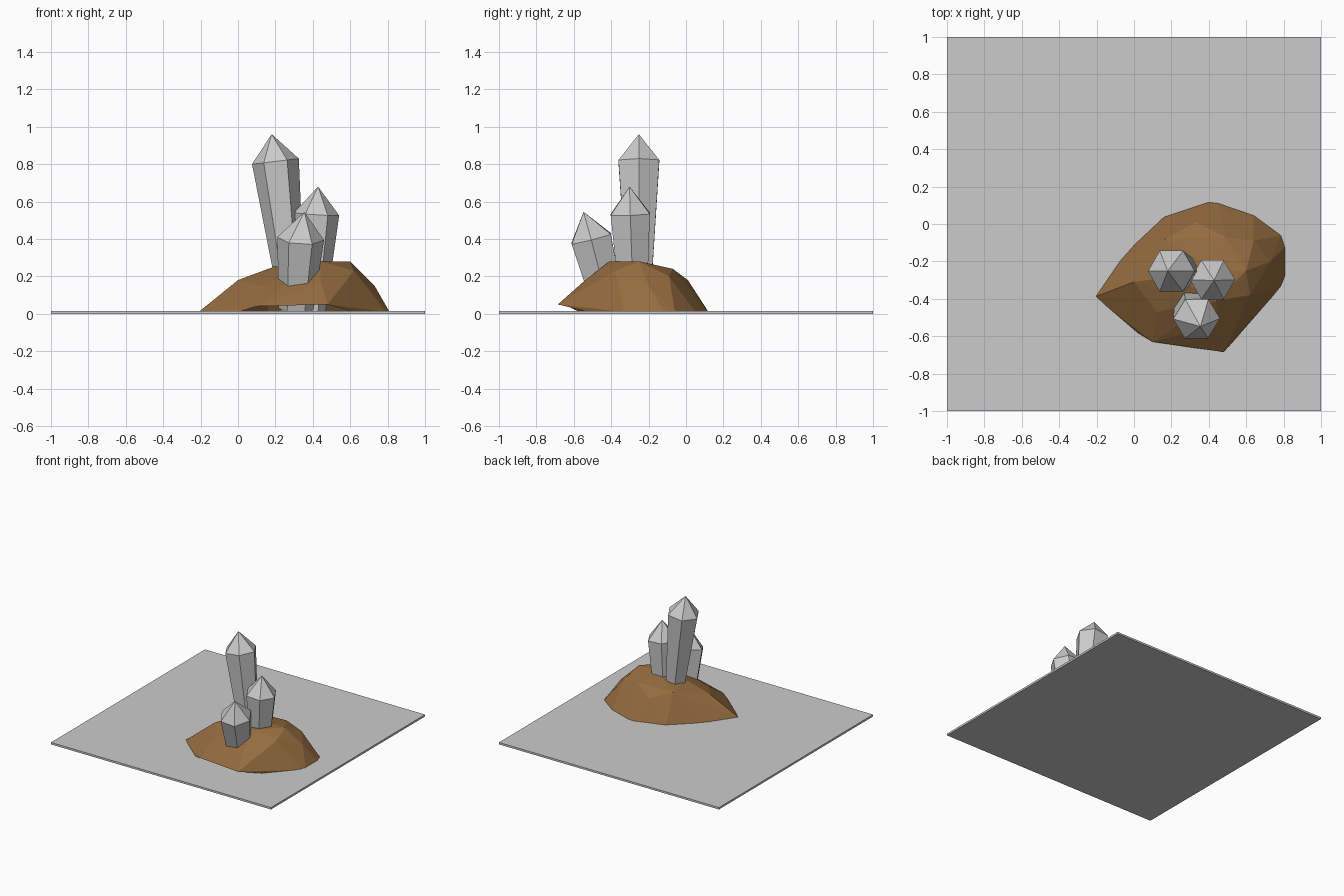
import bpy, bmesh
from math import cos, sin, pi
from mathutils import Vector

if "Cube" in bpy.data.objects:
    bpy.data.objects.remove(bpy.data.objects["Cube"])


def finish(bm, name, mat=None):
    bmesh.ops.recalc_face_normals(bm, faces=bm.faces[:])
    me = bpy.data.meshes.new(name)
    bm.to_mesh(me)
    bm.free()
    ob = bpy.data.objects.new(name, me)
    bpy.context.collection.objects.link(ob)
    if mat:
        me.materials.append(mat)
    return ob


# Thin square ground plate
bm = bmesh.new()
bmesh.ops.create_cube(bm, size=1)
for v in bm.verts:
    v.co = Vector((v.co.x * 2, v.co.y * 2, (v.co.z + 0.5) * 0.016))
finish(bm, "base_plate")

# Faceted earth mound: hull of a footprint and its crest points, open below
soil = bpy.data.materials.new("soil")
soil.diffuse_color = (0.30, 0.15, 0.05, 1)
soil.use_nodes = True
soil.node_tree.nodes["Principled BSDF"].inputs["Base Color"].default_value = soil.diffuse_color
footprint = [(-.21, -.39), (-.08, -.20), (0, -.11), (.16, .04), (.40, .12), (.45, .115),
             (.64, .05), (.79, -.06), (.81, -.12), (.81, -.28), (.79, -.33),
             (.62, -.52), (0, -.57)]
lip = [(.48, -.685, .05), (.10, -.63, .04)]
crest = [(0, -.31, .18), (.17, -.08, .235), (.33, .01, .18), (.49, -.07, .24),
         (.64, -.09, .20), (.73, -.20, .15), (.60, -.25, .28), (.44, -.41, .28),
         (.44, -.25, .28), (.21, -.28, .258), (.62, -.38, .23), (.44, -.55, .17),
         (.12, -.47, .15)]
bm = bmesh.new()
for p in [(x, y, .01) for x, y in footprint] + lip + crest:
    bm.verts.new(p)
bmesh.ops.convex_hull(bm, input=bm.verts[:])
bmesh.ops.recalc_face_normals(bm, faces=bm.faces[:])
bm.normal_update()
under = [f for f in bm.faces if f.normal.z < -0.2]
bmesh.ops.delete(bm, geom=under, context='FACES')
loose = [v for v in bm.verts if not v.link_faces]
bmesh.ops.delete(bm, geom=loose, context='VERTS')
finish(bm, "mound", soil)


# Six-sided crystals, widening towards the shoulder and ending in a point
def crystal(name, foot, shoulder, tip, r_foot, r_top):
    foot, shoulder, tip = Vector(foot), Vector(shoulder), Vector(tip)
    rot = Vector((0, 0, 1)).rotation_difference((shoulder - foot).normalized())
    bm = bmesh.new()

    def ring(c, r):
        return [bm.verts.new(c + rot @ Vector((r * cos(i * pi / 3), r * sin(i * pi / 3), 0)))
                for i in range(6)]
    lo, hi, top = ring(foot, r_foot), ring(shoulder, r_top), bm.verts.new(tip)
    bm.faces.new(lo[::-1])
    for i in range(6):
        j = (i + 1) % 6
        bm.faces.new((lo[i], lo[j], hi[j], hi[i]))
        bm.faces.new((hi[i], hi[j], top))
    finish(bm, name)


crystal("tall_crystal", (.295, -.25, .016), (.20, -.252, .815), (.18, -.252, .96), .065, .126)
crystal("middle_crystal", (.388, -.28, .016), (.42, -.298, .533), (.428, -.302, .68), .08, .121)
crystal("short_crystal", (.31, -.41, .025), (.335, -.507, .402), (.355, -.548, .545), .093, .125)
